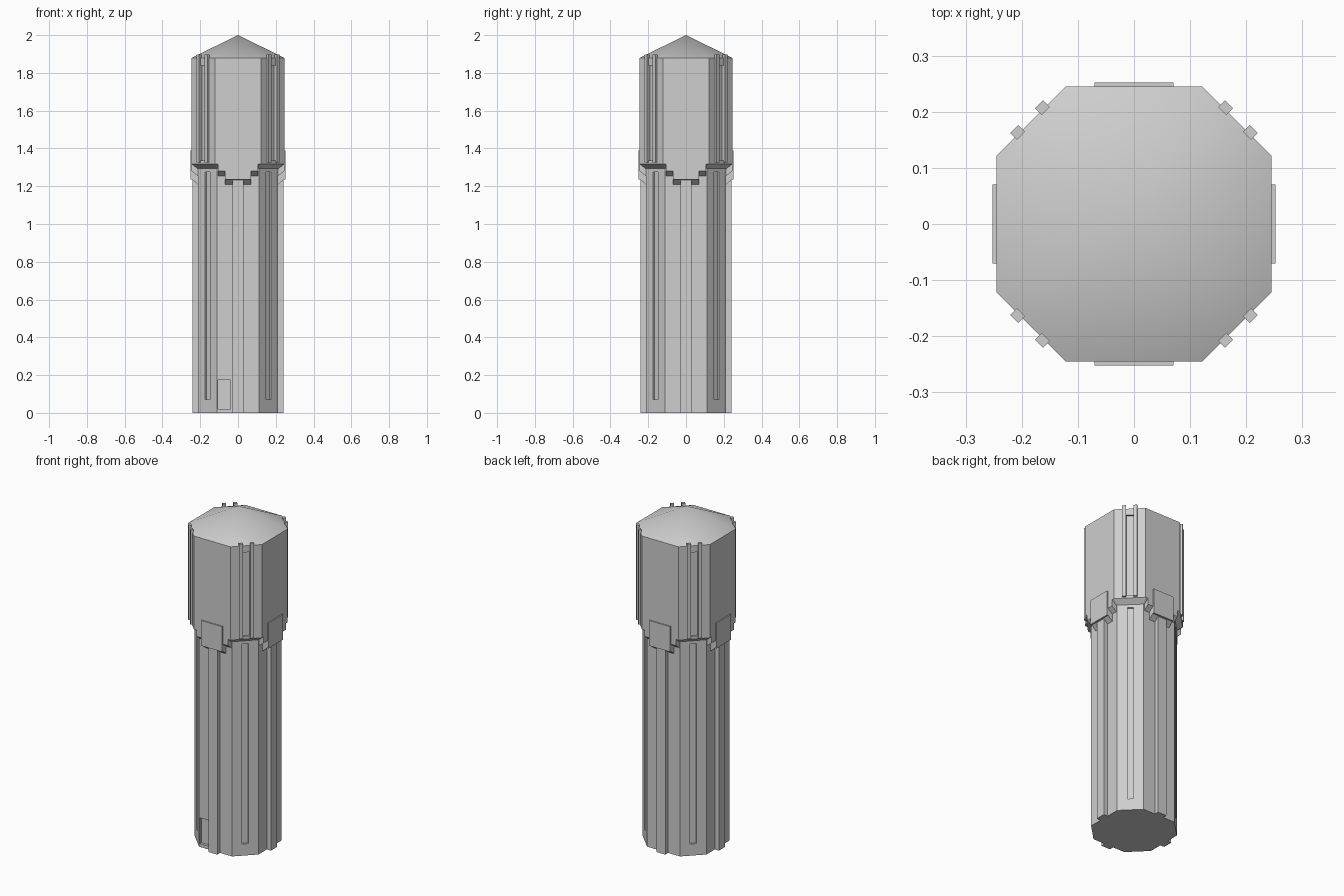
import bpy, bmesh, math
from mathutils import Matrix, Vector

if "Cube" in bpy.data.objects:
    bpy.data.objects.remove(bpy.data.objects["Cube"])

grey = bpy.data.materials.new("light_grey")
grey.diffuse_color = (0.62, 0.62, 0.62, 1)
grey.use_nodes = True
grey.node_tree.nodes["Principled BSDF"].inputs["Base Color"].default_value = grey.diffuse_color


def new_object(name, bm):
    bmesh.ops.recalc_face_normals(bm, faces=bm.faces[:])
    mesh = bpy.data.meshes.new(name)
    bm.to_mesh(mesh)
    bm.free()
    mesh.materials.append(grey)
    obj = bpy.data.objects.new(name, mesh)
    bpy.context.collection.objects.link(obj)
    return obj


def octagon(half, edge, z):
    return [Vector((x, y, z)) for x, y in (
        (-edge, -half), (edge, -half), (half, -edge), (half, edge),
        (edge, half), (-edge, half), (-half, edge), (-half, -edge))]


def add_prism(bm, profile, t0, t1, angle):
    """Extrude an (outward, z) profile along the wall from t0 to t1, turned by angle."""
    turn = Matrix.Rotation(math.radians(angle), 4, 'Z')
    a = [bm.verts.new(turn @ Vector((t0, -r, z))) for r, z in profile]
    b = [bm.verts.new(turn @ Vector((t1, -r, z))) for r, z in profile]
    bm.faces.new(a)
    bm.faces.new(b[::-1])
    n = len(a)
    for i in range(n):
        j = (i + 1) % n
        bm.faces.new((a[i], b[i], b[j], a[j]))


def rect(r0, r1, z0, z1):
    return [(r0, z0), (r1, z0), (r1, z1), (r0, z1)]


def repeated(name, parts, angles):
    bm = bmesh.new()
    for angle in angles:
        for profile, t0, t1 in parts:
            add_prism(bm, profile, t0, t1, angle)
    return new_object(name, bm)


SIDES = (0, 90, 180, 270)
CORNERS = (45, 135, 225, 315)
SHAFT_R = 0.323 / math.sqrt(2)   # distance to the shaft's corner walls
HEAD_R = 0.367 / math.sqrt(2)    # distance to the head's corner walls

# Tower body: narrow shaft, sloped underside and wider head
bm = bmesh.new()
rings = [[bm.verts.new(p) for p in octagon(h, e, z)] for h, e, z in (
    (0.213, 0.11, 0), (0.213, 0.11, 1.293), (0.245, 0.122, 1.318), (0.245, 0.122, 1.88))]
for lo, hi in zip(rings, rings[1:]):
    for i in range(8):
        j = (i + 1) % 8
        bm.faces.new((lo[i], lo[j], hi[j], hi[i]))
bm.faces.new(rings[0][::-1])
bm.faces.new(rings[-1])
body = new_object("tower_body", bm)

# Cut the tall corner slots and the door recess
cutter = repeated("slot_cutter", [
    (rect(SHAFT_R - 0.01, SHAFT_R + 0.03, 0.07, 1.275), -0.017, 0.017),
    (rect(HEAD_R - 0.01, HEAD_R + 0.03, 1.335, 1.84), -0.02, 0.02)], CORNERS)
door_cutter = repeated("door_cutter", [(rect(0.198, 0.26, 0.02, 0.175), -0.105, -0.04)], (0,))
bpy.context.view_layer.objects.active = body
for tool in (cutter, door_cutter):
    tool.hide_render = True
    mod = body.modifiers.new("cut", 'BOOLEAN')
    mod.operation = 'DIFFERENCE'
    mod.solver = 'EXACT'
    mod.object = tool
    bpy.ops.object.modifier_apply(modifier=mod.name)
    bpy.data.objects.remove(tool)

# Smooth pointed roof
bm = bmesh.new()
rim = [bm.verts.new(p) for p in octagon(0.245, 0.122, 1.88)]
tip = bm.verts.new((0, 0, 2))
for i in range(8):
    bm.faces.new((rim[i], rim[(i + 1) % 8], tip)).smooth = True
new_object("roof", bm)

# Ribs up the middle of the four main walls
repeated("wall_ribs", [(rect(0.205, 0.24, 0, 1.24), -0.03, 0.03)], SIDES)


# Stepped brackets hanging under the head, with sloped undersides
def bracket(z0, z1):
    return [(0.2, z0), (0.213, z0), (0.245, z1), (0.245, 1.318), (0.2, 1.318)]


repeated("upper_brackets", [(bracket(1.255, 1.28), -0.105, 0.105)], SIDES)
repeated("lower_brackets", [(bracket(1.21, 1.238), -0.07, 0.07)], SIDES)

# Square plates over the brackets
repeated("wall_plates", [(rect(0.24, 0.252, 1.236, 1.388), -0.07, 0.07)], SIDES)

# Paired bars on the head's corners, rising above the eaves
bar = rect(HEAD_R - 0.006, HEAD_R + 0.011, 1.325, 1.897)
repeated("corner_bars", [(bar, -0.041, -0.021), (bar, 0.021, 0.041)], CORNERS)
